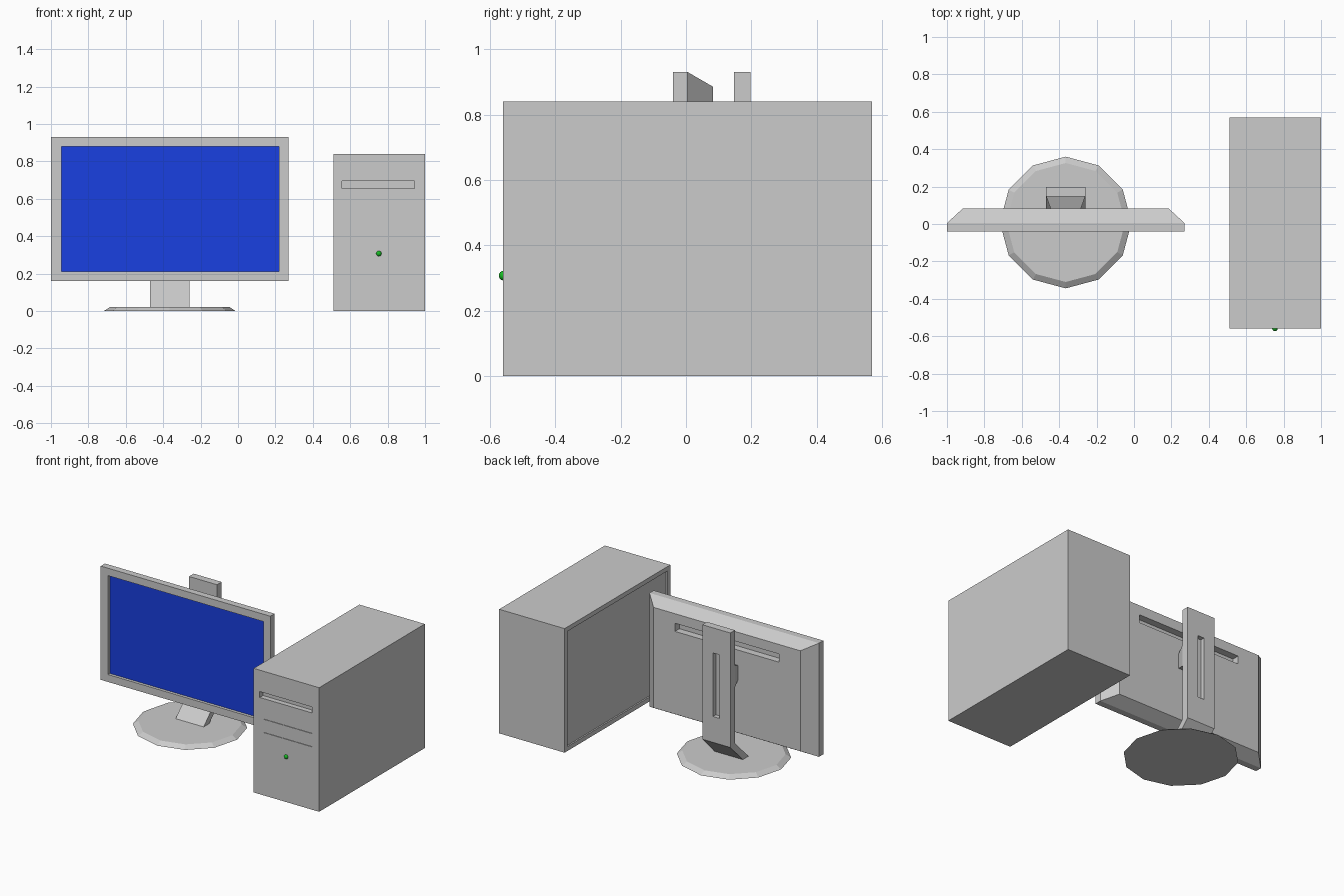
import bpy, bmesh, math

if "Cube" in bpy.data.objects:
    bpy.data.objects.remove(bpy.data.objects["Cube"])


def loft(name, loops):
    """Closed solid joining a series of matching point loops."""
    bm = bmesh.new()
    rings = [[bm.verts.new(p) for p in loop] for loop in loops]
    n = len(rings[0])
    for a, b in zip(rings, rings[1:]):
        for i in range(n):
            j = (i + 1) % n
            bm.faces.new((a[i], a[j], b[j], b[i]))
    bm.faces.new(rings[0][::-1])
    bm.faces.new(rings[-1])
    bmesh.ops.recalc_face_normals(bm, faces=bm.faces[:])
    mesh = bpy.data.meshes.new(name)
    bm.to_mesh(mesh)
    bm.free()
    ob = bpy.data.objects.new(name, mesh)
    bpy.context.collection.objects.link(ob)
    return ob


def rect(x0, x1, z0, z1, y):
    return [(x0, y, z0), (x1, y, z0), (x1, y, z1), (x0, y, z1)]


def box(name, x0, x1, y0, y1, z0, z1):
    return loft(name, [rect(x0, x1, z0, z1, y0), rect(x0, x1, z0, z1, y1)])


def recess(ob, *bounds):
    """Cut a box-shaped pocket out of an object."""
    cutter = box("cutter", *bounds)
    cutter.hide_render = True
    mod = ob.modifiers.new("recess", 'BOOLEAN')
    mod.operation, mod.solver, mod.object = 'DIFFERENCE', 'EXACT', cutter
    bpy.context.view_layer.objects.active = ob
    bpy.ops.object.modifier_apply(modifier=mod.name)
    bpy.data.objects.remove(cutter)


def colour(ob, name, rgb):
    mat = bpy.data.materials.new(name)
    mat.diffuse_color = (*rgb, 1)
    mat.use_nodes = True
    mat.node_tree.nodes["Principled BSDF"].inputs["Base Color"].default_value = mat.diffuse_color
    ob.data.materials.append(mat)


# Monitor housing: straight bezel, back tapering inwards
housing = loft("monitor_housing", [
    rect(-1, 0.27, 0.16, 0.93, -0.04),
    rect(-1, 0.27, 0.16, 0.93, 0.005),
    rect(-0.915, 0.185, 0.205, 0.885, 0.083)])
recess(housing, -0.945, 0.22, -0.1, -0.018, 0.21, 0.88)   # screen opening
recess(housing, -0.755, 0.025, 0.035, 0.15, 0.765, 0.82)  # rear vent

# Screen panel
screen = box("screen", -0.945, 0.22, -0.02, -0.015, 0.21, 0.88)
colour(screen, "screen_blue", (0.01, 0.05, 0.75))

# Stand column, bent forward to meet the base
CX = -0.365
profile = [(0.147, 0.93), (0.197, 0.93), (0.197, 0.155), (0.06, 0.018),
           (0.0, 0.018), (0.147, 0.165)]
column = loft("stand_column", [[(CX + s, y, z) for y, z in profile]
                               for s in (-0.105, 0.105)])
recess(column, CX - 0.025, CX + 0.025, 0.167, 0.25, 0.33, 0.76)

# Bracket between column and monitor
loft("monitor_bracket", [
    rect(CX - 0.08, CX + 0.08, 0.56, 0.66, 0.08),
    rect(CX - 0.105, CX + 0.105, 0.54, 0.69, 0.15)])

# Twelve-sided base with a sloped rim
loft("stand_base", [
    [(CX + r * math.cos(i * math.pi / 6), 0.008 + r * math.sin(i * math.pi / 6), z)
     for i in range(12)] for r, z in ((0.352, 0), (0.318, 0.022))])

# Tower case with side panel, drive slot and two shallow bay covers
tower = box("tower_case", 0.51, 1, -0.56, 0.57, 0, 0.84)
recess(tower, 0.4, 0.52, -0.53, 0.54, 0.03, 0.81)
recess(tower, 0.555, 0.945, -0.7, -0.525, 0.655, 0.695)
for z in (0.425, 0.515):
    recess(tower, 0.585, 0.945, -0.7, -0.556, z, z + 0.085)

# Power light
bpy.ops.mesh.primitive_uv_sphere_add(segments=12, ring_count=8, radius=0.015,
                                     location=(0.753, -0.558, 0.307))
light = bpy.context.object
light.name = "power_light"
bpy.ops.object.shade_smooth()
colour(light, "light_green", (0.01, 0.5, 0.02))
